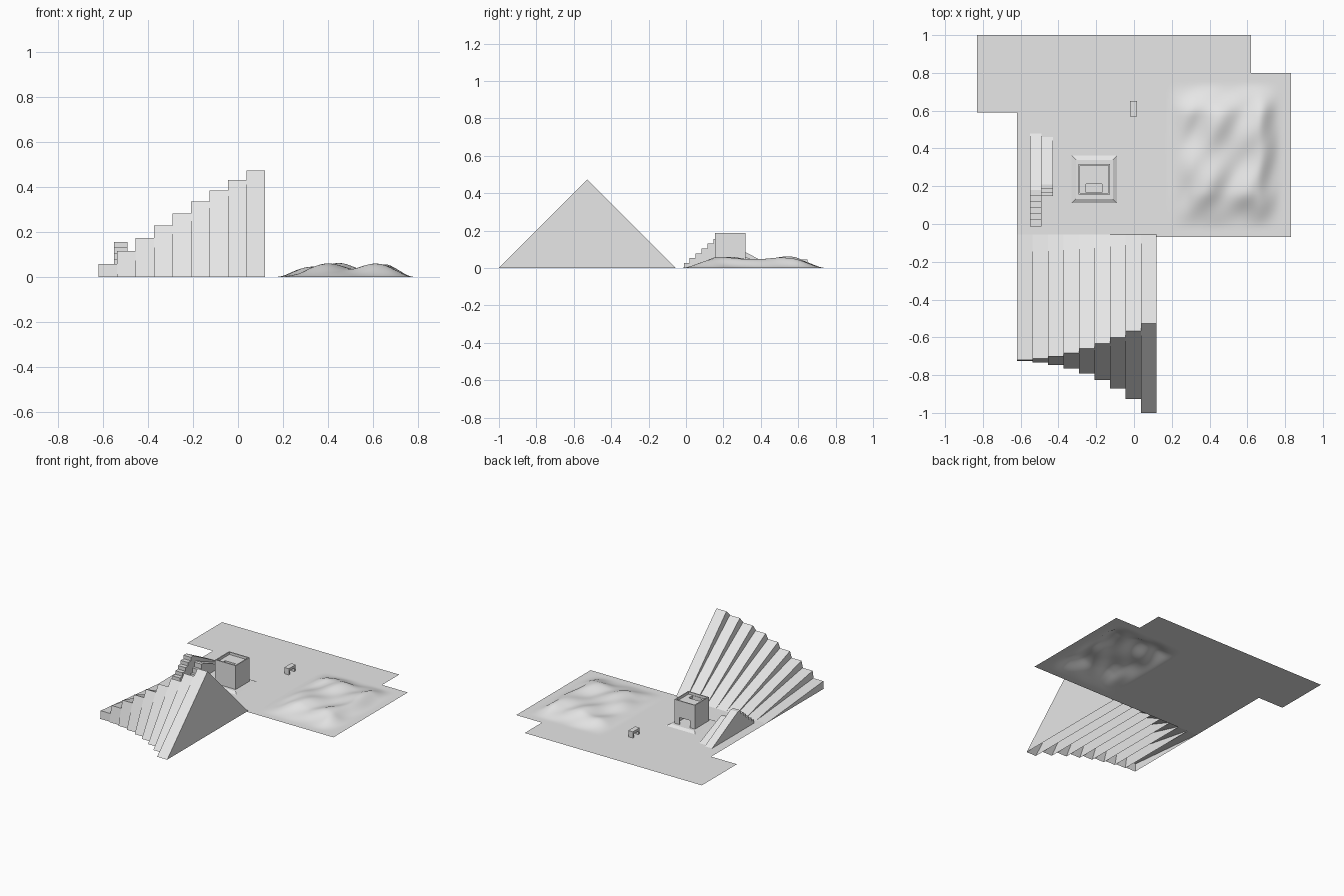
import bpy, bmesh, math

cube = bpy.data.objects.get("Cube")
if cube:
    bpy.data.objects.remove(cube, do_unlink=True)

# One plain grey for everything
grey = bpy.data.materials.new("plain_grey")
grey.use_nodes = True
grey.diffuse_color = (0.8, 0.8, 0.8, 1)
for node in grey.node_tree.nodes:
    if node.type == 'BSDF_PRINCIPLED':
        node.inputs["Base Color"].default_value = (0.8, 0.8, 0.8, 1)


def finish(bm, name, fix_normals=True):
    if fix_normals:
        bmesh.ops.recalc_face_normals(bm, faces=bm.faces)
    mesh = bpy.data.meshes.new(name)
    bm.to_mesh(mesh)
    bm.free()
    mesh.materials.append(grey)
    obj = bpy.data.objects.new(name, mesh)
    bpy.context.collection.objects.link(obj)
    return obj


def prism(name, profile, x0, x1):
    """Extrude a (y, z) profile along x; the closing edge on the ground stays open."""
    bm = bmesh.new()
    a = [bm.verts.new((x0, y, z)) for y, z in profile]
    b = [bm.verts.new((x1, y, z)) for y, z in profile]
    bm.faces.new(a[::-1])
    bm.faces.new(b)
    for i in range(len(profile) - 1):
        bm.faces.new((a[i], a[i + 1], b[i + 1], b[i]))
    bm.normal_update()
    # Side caps must face outwards along x
    obj = finish(bm, name)
    if obj.data.polygons[0].normal.x > 0:
        obj.data.flip_normals()
    return obj


def box(name, x0, x1, y0, y1, z0, z1, taper=0.0):
    """Box whose top may be drawn in by a taper on every side."""
    bm = bmesh.new()
    bmesh.ops.create_cube(bm, size=1)
    for v in bm.verts:
        t = taper if v.co.z > 0 else 0
        v.co = (x1 - t if v.co.x > 0 else x0 + t,
                y1 - t if v.co.y > 0 else y0 + t,
                z1 if v.co.z > 0 else z0)
    return finish(bm, name)


def cut(target, *bounds):
    """Subtract a box and discard the cutter."""
    cutter = box("cutter", *bounds)
    cutter.hide_render = True
    mod = target.modifiers.new("cut", 'BOOLEAN')
    mod.operation, mod.solver, mod.object = 'DIFFERENCE', 'EXACT', cutter
    bpy.context.view_layer.objects.active = target
    bpy.ops.object.modifier_apply(modifier=mod.name)
    bpy.data.objects.remove(cutter, do_unlink=True)


# Ground, with its south-east part left for the terrain
bm = bmesh.new()
for x0, x1, y0, y1 in ((-0.83, -0.62, 0.59, 1), (-0.62, 0.14, -0.07, 1), (0.14, 0.62, 0.8, 1)):
    bm.faces.new([bm.verts.new(p) for p in ((x0, y0, 0), (x1, y0, 0), (x1, y1, 0), (x0, y1, 0))])
finish(bm, "ground", False)


# Terrain: a bumpy patch that fades into the ground
def ease(t):
    t = min(max(t, 0), 1)
    return t * t * (3 - 2 * t)


def terrain_height(x, y):
    fade = ease((x - 0.17) / 0.15) * ease((0.785 - x) / 0.13)
    fade *= ease((y + 0.03) / 0.2) * ease((0.75 - y) / 0.17)
    ridges = 0.009 * math.cos((x - 0.41 + 0.03 * math.sin(9 * y)) * 25)
    lumps = 0.006 * math.sin(19 * y + 8 * x) + 0.005 * math.sin(31 * x - 23 * y)
    return fade * max(0.042 + ridges + lumps, 0)


bm = bmesh.new()
N = 56
bmesh.ops.create_grid(bm, x_segments=N, y_segments=N, size=0.5)
for v in bm.verts:
    x = 0.14 + (v.co.x + 0.5) * 0.69
    y = -0.07 + (v.co.y + 0.5) * 0.87
    v.co = (x, y, terrain_height(x, y))
for f in bm.faces:
    f.smooth = True
finish(bm, "terrain", False)

# Fan of ramps: slopes of equal length from 5 to 45 degrees, each a right triangle
HINGE, LENGTH, COUNT = -0.055, 0.668, 9
width = 0.74 / COUNT
for i in range(COUNT):
    a = math.radians(5 * (i + 1))
    peak = (HINGE - LENGTH * math.cos(a), LENGTH * math.sin(a))
    foot = (HINGE - LENGTH / math.cos(a), 0)
    x = -0.62 + i * width
    prism(f"ramp_{5 * (i + 1)}_degrees", [(HINGE, 0), peak, foot], x, x + width)


# Two flights of steps, each with a ramp down the back
def stairs(name, x0, x1, start, run, rise, steps, end):
    profile = [(start, 0)]
    for i in range(steps):
        profile += [(start + i * run, (i + 1) * rise), (start + (i + 1) * run, (i + 1) * rise)]
    prism(name, profile + [(end, 0)], x0, x1)


stairs("shallow_stairs", -0.55, -0.49, -0.012, 0.032, 0.026, 6, 0.48)
stairs("steep_stairs", -0.49, -0.43, 0.147, 0.021, 0.035, 3, 0.46)

# Building on a sloped plinth: room, doorway, sunken roof and hatch
box("plinth", -0.33, -0.09, 0.11, 0.362, 0, 0.012, 0.022)
hut = box("building", -0.295, -0.127, 0.155, 0.317, 0.005, 0.188)
cut(hut, -0.285, -0.137, 0.165, 0.307, 0.012, 0.15)
cut(hut, -0.287, -0.135, 0.163, 0.309, 0.17, 0.25)
cut(hut, -0.255, -0.167, 0.29, 0.33, 0.012, 0.065)
cut(hut, -0.255, -0.17, 0.166, 0.212, 0.14, 0.2)

# Small bench: a slab on two end legs
bench = box("bench", -0.02, 0.017, 0.57, 0.65, 0, 0.046)
cut(bench, -0.05, 0.05, 0.585, 0.635, -0.05, 0.027)
